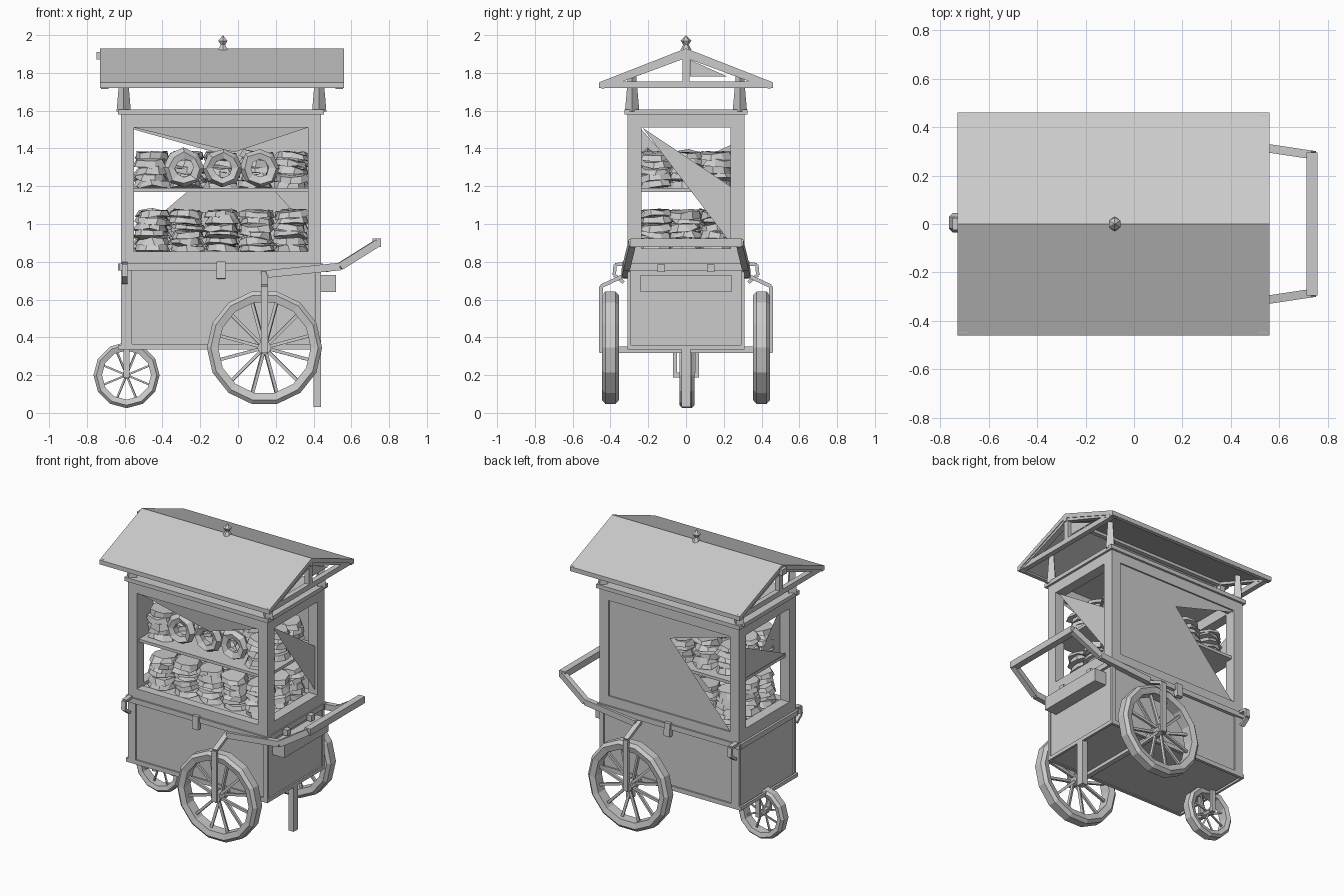
import bpy, bmesh, math, random
from mathutils import Vector, Matrix

random.seed(4)
if "Cube" in bpy.data.objects:
    bpy.data.objects.remove(bpy.data.objects["Cube"])

GREY = (0.6, 0.6, 0.6, 1)
grey = bpy.data.materials.new("plain grey")
grey.use_nodes = True
grey.diffuse_color = GREY
grey.node_tree.nodes["Principled BSDF"].inputs["Base Color"].default_value = GREY


def finish(name, bm, recalc=True):
    if recalc:
        bmesh.ops.recalc_face_normals(bm, faces=bm.faces)
    mesh = bpy.data.meshes.new(name)
    bm.to_mesh(mesh)
    bm.free()
    mesh.materials.append(grey)
    obj = bpy.data.objects.new(name, mesh)
    bpy.context.collection.objects.link(obj)
    return obj


def add_box(bm, x, y, z):
    """Box from three (low, high) ranges."""
    mid = Vector([sum(r) / 2 for r in (x, y, z)])
    size = [r[1] - r[0] for r in (x, y, z)]
    bmesh.ops.create_cube(bm, size=1, matrix=Matrix.Translation(mid) @ Matrix.Diagonal((*size, 1)))


def add_bar(bm, a, b, w, h=None):
    """Straight bar between two points."""
    a, b = Vector(a), Vector(b)
    turn = (b - a).to_track_quat('Z', 'Y').to_matrix().to_4x4()
    size = Matrix.Diagonal((w, h or w, (b - a).length, 1))
    bmesh.ops.create_cube(bm, size=1, matrix=Matrix.Translation((a + b) / 2) @ turn @ size)


def add_ring(bm, c, profile, n, jitter=0):
    """Closed (radius, y) profile turned around the y axis."""
    rows = []
    for i in range(n):
        a = math.tau * i / n
        rows.append([bm.verts.new(Vector(c) + Vector((r * math.cos(a), y, r * math.sin(a)))
                     + Vector([random.uniform(-jitter, jitter) for _ in c])) for r, y in profile])
    m = len(profile)
    for i in range(n):
        p, q = rows[i], rows[(i + 1) % n]
        for j in range(m):
            k = (j + 1) % m
            bm.faces.new((p[j], p[k], q[k], q[j]))


def box(name, *ranges):
    bm = bmesh.new()
    add_box(bm, *ranges)
    return finish(name, bm)


def plate(name, *points):
    """One-sided sheet, facing the side from which the points run anticlockwise."""
    bm = bmesh.new()
    bm.faces.new([bm.verts.new(p) for p in points])
    return finish(name, bm, False)


LEFT, RIGHT, HALF = -0.62, 0.44, 0.31      # ends and half depth of the cart

# Lower chest with raised edging
box("chest", (LEFT + .01, RIGHT - .01), (-.3, .3), (.34, .85))
bm = bmesh.new()
for s in (-1, 1):
    side = sorted((s * .29, s * HALF))
    for x in ((LEFT, LEFT + .06), (RIGHT - .03, RIGHT)):
        add_box(bm, x, side, (.34, .78))
    add_box(bm, (LEFT, RIGHT), side, (.335, .365))
    add_box(bm, (LEFT - .01, RIGHT + .01), sorted((s * .29, s * .322)), (.755, .79))
    end = RIGHT if s > 0 else LEFT
    add_box(bm, (end - .015, end + .008), (-HALF, HALF), (.755, .79))
    add_box(bm, (end - .015, end), (-HALF, HALF), (.335, .36))
finish("chest_edging", bm)
box("end_drawer", (RIGHT - .02, .52), (-.24, .24), (.64, .73))

# Display case frame, shelf and top
bm = bmesh.new()
for x in ((LEFT, LEFT + .07), (RIGHT - .07, RIGHT)):
    for y in ((-HALF, -.235), (.235, HALF)):
        add_box(bm, x, y, (.78, 1.59))
    for z in ((.78, .87), (1.51, 1.59)):
        add_box(bm, x, (-HALF, HALF), z)
for y in ((-HALF, -.25), (.25, HALF)):
    for z in ((.78, .855), (1.51, 1.59)):
        add_box(bm, (LEFT, RIGHT), y, z)
finish("case_frame", bm)
box("case_top", (LEFT - .015, RIGHT + .015), (-.325, .325), (1.58, 1.607))
box("shelf", (LEFT + .03, RIGHT - .03), (-.29, .29), (1.17, 1.19))

# Loose panels in the openings
A, B = LEFT + .07, RIGHT - .07
plate("back_panel", (B, .3, .85), (A, .3, .85), (-.09, .3, 1.37),
      (A, .3, 1.5), (A, .3, 1.52), (B, .3, 1.52))
plate("front_valance", (A, -.3, 1.51), (-.02, -.28, 1.38), (B, -.3, 1.51))
plate("inner_panel", (-.4, .27, 1.06), (.3, .27, 1.06), (.2, .27, 1.17), (-.27, .27, 1.17))
plate("left_end_panel", (RIGHT - .02, -.23, 1.51), (RIGHT - .02, .235, .9), (RIGHT - .02, .235, 1.2))
plate("right_inner_panel", (A, -.235, 1.5), (A, -.235, 1.18), (A, .05, 1.18))
plate("right_end_panel", (LEFT + .02, .24, 1.42), (LEFT + .02, .24, 1.2), (LEFT + .02, -.23, 1.2))

# Stacked goods: uneven flat rounds, with standing rings on the shelf
bm = bmesh.new()


def add_stack(x, y, z, layers, step):
    for k in range(layers):
        tilt = Matrix.Rotation(random.uniform(-.14, .14), 4, random.choice('XY'))
        spin = Matrix.Rotation(random.uniform(0, 1), 4, 'Z')
        place = Matrix.Translation((x + random.uniform(-.012, .012), y + random.uniform(-.01, .01),
                                    z + (k + .5) * step))
        made = bmesh.ops.create_cone(bm, cap_ends=True, segments=9, radius1=.092, radius2=.078,
                                     depth=step * .85, matrix=place @ tilt @ spin)
        for v in made["verts"]:
            v.co += Vector([random.uniform(-.009, .009) for _ in v.co])


for i in range(5):
    x = -.455 + .184 * i
    for row, y in enumerate((-.16, 0, .16)):
        add_stack(x, y, .855, 6, .036)
        if row or i in (0, 4):
            add_stack(x, y, 1.19, 5, .038)
finish("stacked_goods", bm)
bm = bmesh.new()
for x in (-.285, -.08, .115):
    tube = [(.075 + .03 * math.cos(a), .035 * math.sin(a)) for a in (0, 1.26, 2.51, 3.77, 5.03)]
    add_ring(bm, (x, -.2, 1.295), tube, 8, .006)
finish("standing_rings", bm)

# Gabled roof: folded sheet, end trusses and posts
X0, X1, EAVE = -.73, .56, .46
bm = bmesh.new()
outline = [(-EAVE, 1.72), (0, 1.9), (EAVE, 1.72), (EAVE, 1.75), (0, 1.93), (-EAVE, 1.75)]
rows = [[bm.verts.new((x, y, z)) for y, z in outline] for x in (X0, X1)]
for j in range(6):
    k = (j + 1) % 6
    bm.faces.new((rows[0][j], rows[0][k], rows[1][k], rows[1][j]))
for r in rows:
    bm.faces.new((r[0], r[1], r[4], r[5]))
    bm.faces.new((r[1], r[2], r[3], r[4]))
finish("roof", bm)
bm = bmesh.new()
for x in (X0 + .025, X1 - .025):
    add_bar(bm, (x, -EAVE + .01, 1.737), (x, EAVE - .01, 1.737), .035)
    add_bar(bm, (x, 0, 1.73), (x, 0, 1.9), .035)
    for s in (-1, 1):
        add_bar(bm, (x, s * (EAVE - .01), 1.728), (x, 0, 1.895), .04, .03)
for s in (-1, 1):
    add_bar(bm, (X0, s * .445, 1.735), (X1, s * .445, 1.735), .025, .03)
add_bar(bm, (X0, 0, 1.89), (X1, 0, 1.89), .03)
finish("roof_trusses", bm)
bm = bmesh.new()
for x in (LEFT + .015, RIGHT - .01):
    for y in (-.285, .285):
        bmesh.ops.create_cone(bm, cap_ends=True, segments=4, radius1=.038, radius2=.02, depth=.21,
                              matrix=Matrix.Translation((x, y, 1.7)))
finish("roof_posts", bm)
plate("gable_fillet", (X1 - .03, .02, 1.78), (X1 - .03, .22, 1.78), (X1 - .03, .02, 1.87))

# Ridge finial and end knob
bm = bmesh.new()
for z, depth, r1, r2 in ((1.935, .03, .03, .014), (1.96, .022, .014, .028), (1.985, .03, .028, 0)):
    bmesh.ops.create_cone(bm, cap_ends=True, segments=6, radius1=r1, radius2=r2, depth=depth,
                          matrix=Matrix.Translation((-.08, 0, z)))
finish("finial", bm)
box("ridge_end_knob", (X0 - .02, X0 + .01), (-.025, .025), (1.87, 1.91))


# Spoked wheels
def wheel(name, c, r, rim, half, spokes, sides):
    bm = bmesh.new()
    c = Vector(c)
    add_ring(bm, c, [(r - rim, -half * .8), (r - rim * .35, -half), (r, -half * .6),
                     (r, half * .6), (r - rim * .35, half), (r - rim, half * .8)], sides)
    bmesh.ops.create_cone(bm, cap_ends=True, segments=8, radius1=r * .12, radius2=r * .12, depth=half * 2,
                          matrix=Matrix.Translation(c) @ Matrix.Rotation(math.pi / 2, 4, 'X'))
    for i in range(spokes):
        a = math.tau * (i + .5) / spokes
        d = Vector((math.cos(a), 0, math.sin(a)))
        lean = Vector((0, half * .4 * (-1) ** i, 0))
        add_bar(bm, c + d * r * .1 + lean, c + d * (r - rim * .8), r * .055)
    finish(name, bm)


for side, s in (("left", 1), ("right", -1)):
    wheel("big_wheel_" + ("back" if s > 0 else "front"), (.14, s * .4, .345), .305, .06, .045, 12, 14)
wheel("small_wheel", (-.59, .005, .2), .175, .045, .04, 8, 12)

# Axle, wheel struts, small wheel fork and rest leg
bm = bmesh.new()
add_bar(bm, (.14, -.455, .335), (.14, .455, .335), .035)
for s in (-1, 1):
    add_bar(bm, (.14, s * .45, .32), (.14, s * .45, .67), .035, .02)
    add_bar(bm, (.14, s * .45, .67), (.14, s * .3, .74), .035, .02)
    add_bar(bm, (-.59, s * .058, .19), (-.59, s * .058, .35), .03, .02)
add_bar(bm, (-.59, -.07, .2), (-.59, .07, .2), .025)
finish("axles_and_struts", bm)
box("rest_leg", (.4, .44), (-.025, .025), (.03, .36))

# Push handle
bm = bmesh.new()
for s in (-1, 1):
    path = [(.15, s * .325, .735), (.54, s * .315, .775), (.74, s * .285, .9)]
    for a, b in zip(path, path[1:]):
        add_bar(bm, a, b, .035, .04)
add_bar(bm, (.735, -.295, .9), (.735, .295, .9), .045)
finish("push_handle", bm)

# Latches, corner hooks and end knobs
bm = bmesh.new()
for s in (-1, 1):
    add_bar(bm, (-.09, s * .32, .8), (-.09, s * .325, .71), .045, .03)
    hook = [(-.6, s * .3, .79), (-.6, s * .375, .785), (-.6, s * .38, .73), (-.6, s * .33, .69)]
    for a, b in zip(hook, hook[1:]):
        add_bar(bm, a, b, .03, .018)
    add_box(bm, (RIGHT, RIGHT + .04), (s * .13 - .02, s * .13 + .02), (.745, .785))
finish("latches_and_hooks", bm)
